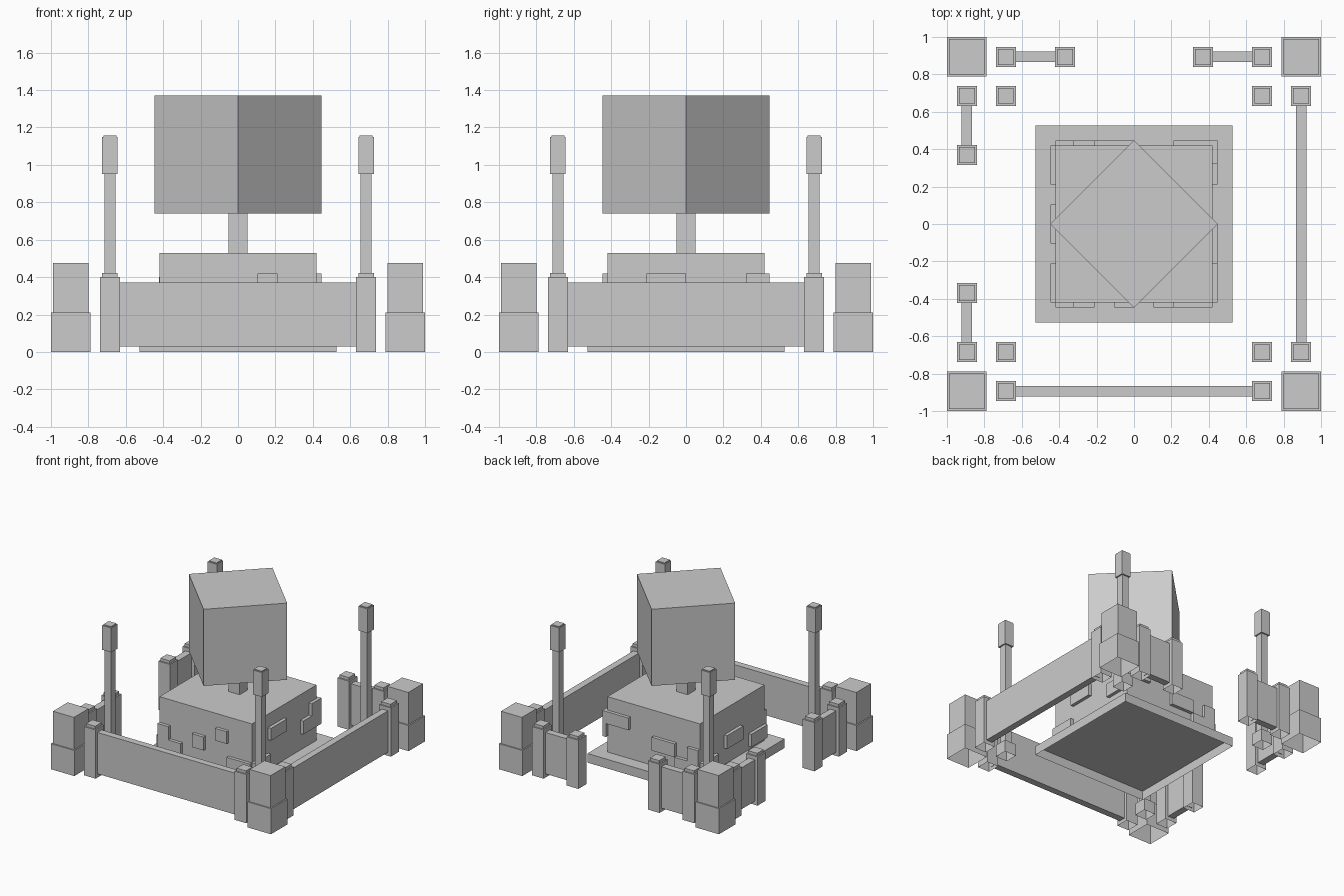
import bpy, bmesh, math
from mathutils import Matrix

if "Cube" in bpy.data.objects:
    bpy.data.objects.remove(bpy.data.objects["Cube"])


def boxes(name, parts, open_bottom=False):
    """One object from boxes given as (x0, x1, y0, y1, z0, z1)."""
    bm = bmesh.new()
    for x0, x1, y0, y1, z0, z1 in parts:
        m = Matrix.Translation(((x0 + x1) / 2, (y0 + y1) / 2, (z0 + z1) / 2))
        m = m @ Matrix.Diagonal((x1 - x0, y1 - y0, z1 - z0, 1))
        bmesh.ops.create_cube(bm, size=1, matrix=m)
    if open_bottom:
        bm.normal_update()
        low = [f for f in bm.faces if f.normal.z < -0.9 and f.calc_center_median().z < 0.001]
        bmesh.ops.delete(bm, geom=low, context='FACES')
    mesh = bpy.data.meshes.new(name)
    bm.to_mesh(mesh)
    bm.free()
    ob = bpy.data.objects.new(name, mesh)
    bpy.context.collection.objects.link(ob)
    return ob


def block(x, y, half, z0, z1):
    return (x - half, x + half, y - half, y + half, z0, z1)


# Central plinth, house body and roof post
boxes("base_plate", [block(0, 0, 0.527, 0, 0.075)], True)
boxes("body", [block(0, 0, 0.42, 0.075, 0.53)])
boxes("roof_post", [block(0, 0, 0.051, 0.53, 0.745)])

# Large block turned by 45 degrees
sign = boxes("turned_block", [block(0, 0, 0.447 / math.sqrt(2), 0.74, 1.37)])
sign.data.transform(Matrix.Rotation(math.radians(45), 4, 'Z'))

# Raised bricks: (start, end, bottom, top) along each wall of the body
E, IN = 0.447, 0.415
front = [(-0.42, -0.32, 0.105, 0.32), (-0.32, -0.21, 0.105, 0.21), (-0.105, 0, 0.21, 0.32),
         (0.105, 0.21, 0.32, 0.42), (0.21, 0.42, 0.105, 0.21)]
right = [(-0.42, -0.21, 0.105, 0.21), (-0.21, 0, 0.32, 0.42),
         (0.21, 0.32, 0.21, 0.32), (0.32, 0.447, 0.21, 0.42)]
back = [(-0.42, -0.32, 0.105, 0.32), (-0.32, -0.21, 0.105, 0.21), (-0.21, 0, 0.21, 0.32),
        (0.21, 0.42, 0.32, 0.42)]
left = [(-0.42, -0.21, 0.105, 0.21), (-0.105, 0.105, 0.21, 0.32), (0.21, 0.42, 0.105, 0.21)]
bricks = [(a, b, -E, -IN, c, d) for a, b, c, d in front]
bricks += [(a, b, IN, E, c, d) for a, b, c, d in back]
bricks += [(IN, E, a, b, c, d) for a, b, c, d in right]
bricks += [(-E, -IN, a, b, c, d) for a, b, c, d in left]
boxes("raised_bricks", bricks)

# Corner blocks and lamp poles, one per corner
for fb, sy in (("front", -1), ("back", 1)):
    for lr, sx in (("left", -1), ("right", 1)):
        boxes(f"corner_block_{fb}_{lr}",
              [block(sx * 0.894, sy * 0.894, 0.106, 0, 0.21),
               block(sx * 0.894, sy * 0.894, 0.095, 0.21, 0.475)], True)
        px, py = sx * 0.685, sy * 0.685
        boxes(f"pole_{fb}_{lr}",
              [block(px, py, 0.053, 0, 0.1), block(px, py, 0.03, 0.1, 0.95),
               block(px, py, 0.041, 0.95, 1.15), block(px, py, 0.035, 1.15, 1.158)], True)

# Fence spans: long on front and right, split by a gap on back and left
P, Q, D = 0.685, 0.369, 0.893
spans = [("front", -P, P), ("right", -P, P), ("back_a", -P, -Q), ("back_b", Q, P),
         ("left_a", -P, -Q), ("left_b", Q, P)]
for name, a, b in spans:
    side = name.split("_")[0]
    along_x = side in ("front", "back")
    d = D if side in ("back", "right") else -D
    lo, hi = a + 0.05, b - 0.05
    t = 0.028
    wall = (lo, hi, d - t, d + t) if along_x else (d - t, d + t, lo, hi)
    boxes(f"fence_wall_{name}", [wall + (0.03, 0.37)])
    posts = []
    for s in (a, b):
        x, y = (s, d) if along_x else (d, s)
        posts += [block(x, y, 0.053, 0, 0.4), block(x, y, 0.042, 0.4, 0.423)]
    boxes(f"fence_posts_{name}", posts, True)
